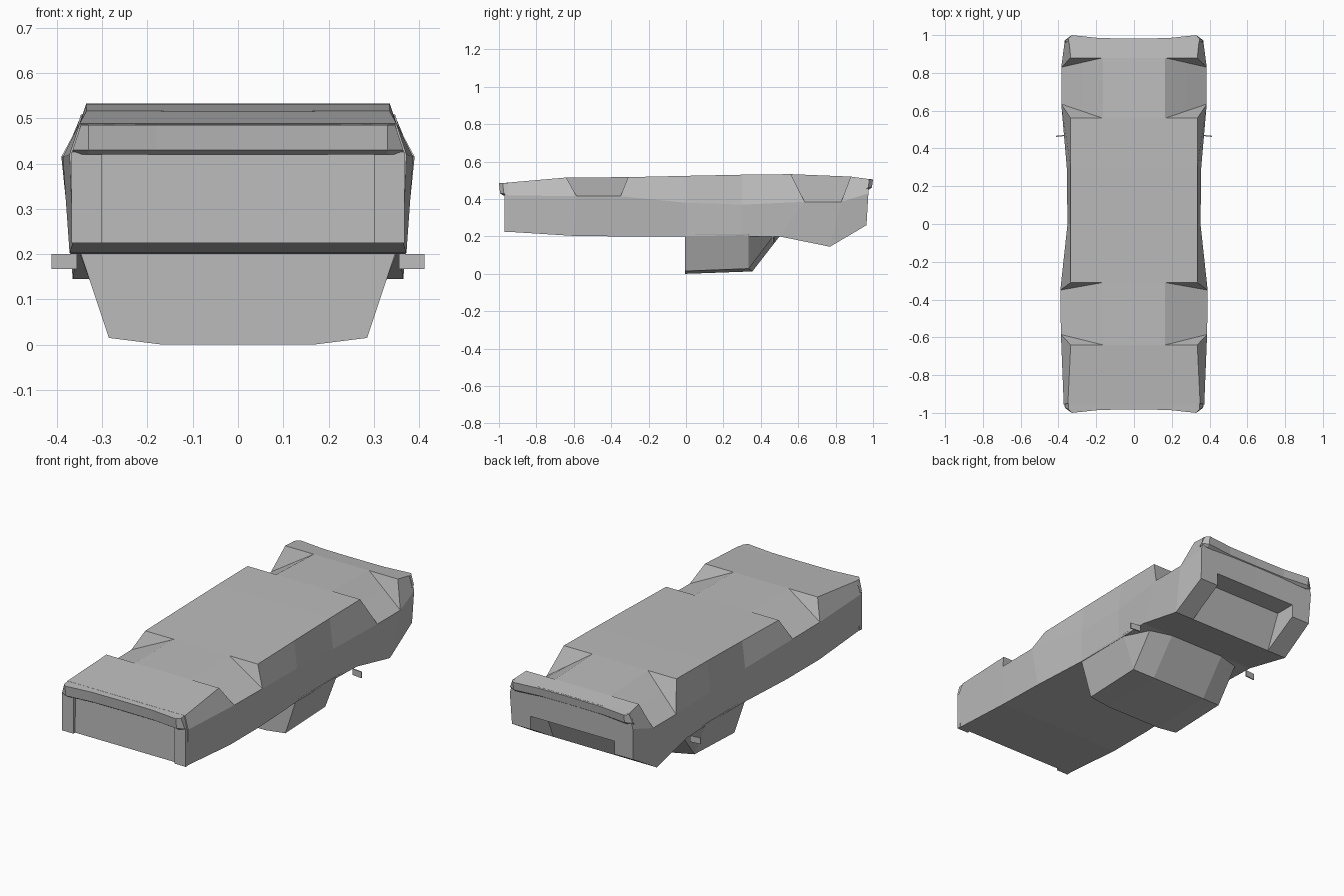
import bpy
import bmesh
from mathutils import Vector

cube = bpy.data.objects.get("Cube")
if cube:
    bpy.data.objects.remove(cube, do_unlink=True)

GREY = (0.5, 0.5, 0.5, 1.0)
mat = bpy.data.materials.new("plain_grey")
mat.use_nodes = True
mat.diffuse_color = GREY
bsdf = next(n for n in mat.node_tree.nodes if n.type == 'BSDF_PRINCIPLED')
bsdf.inputs["Base Color"].default_value = GREY
bsdf.inputs["Roughness"].default_value = 0.8


def finish(name, bm):
    """Weld, orient and link a flat shaded part."""
    bmesh.ops.remove_doubles(bm, verts=bm.verts, dist=0.0005)
    bmesh.ops.recalc_face_normals(bm, faces=bm.faces)
    mesh = bpy.data.meshes.new(name)
    bm.to_mesh(mesh)
    bm.free()
    mesh.materials.append(mat)
    obj = bpy.data.objects.new(name, mesh)
    bpy.context.collection.objects.link(obj)
    return obj


def loft(name, rings, closed=False, cap_first=True):
    """Skin half sections and repeat them on the other side."""
    bm = bmesh.new()
    for side in (1, -1):
        rows = [[bm.verts.new((side * x, y, z)) for x, y, z in r] for r in rings]
        count = len(rows[0])
        for a, b in zip(rows, rows[1:]):
            for i in range(count if closed else count - 1):
                j = (i + 1) % count
                bm.faces.new((a[i], a[j], b[j], b[i]))
        if cap_first:
            bm.faces.new(rows[0])
        bm.faces.new(rows[-1])
    return finish(name, bm)


def box(name, lo, hi):
    bm = bmesh.new()
    bmesh.ops.create_cube(bm, size=1)
    lo, hi = Vector(lo), Vector(hi)
    for v in bm.verts:
        v.co = (lo + hi) / 2 + v.co * (hi - lo)
    return finish(name, bm)


def section(top, shoulder, belly, notch=False, recess=None):
    """Half hull section; a notch drops the edge onto a sloping wheel floor."""
    corner_x, y, z = top
    inner = (0.165, y, z)
    corner = top
    if notch:
        corner = tuple((Vector(inner) + Vector(shoulder)) / 2)
    ry, rz = recess or belly[1:]
    return [(0, y, z), inner, corner, shoulder, belly,
            (0.25, belly[1], belly[2]), (0.25, ry, rz), (0, ry, rz)]


# Hull stations: top edge, shoulder, belly
nose = ((.35, -.95, .488), (.372, -.955, .42), (.365, -.955, .225))
front_a = ((.335, -.64, .515), (.387, -.585, .415), (.372, -.6, .203))
front_b = ((.335, -.31, .517), (.39, -.35, .415), (.368, -.33, .2))
waist = ((.335, 0, .524), (.352, 0, .38), (.35, 0, .2))
door = ((.335, .3, .53), (.356, .3, .37), (.35, .3, .2))
rear_a = ((.335, .56, .533), (.385, .635, .385), (.357, .5, .2))
rear_b = ((.335, .88, .52), (.385, .83, .385), (.365, .77, .145))
tail = ((.345, .975, .507), (.366, .975, .43), (.36, .965, .26))

loft("hull", [
    section(*nose),
    section(*front_a),
    section(*front_a, notch=True),
    section(*front_b, notch=True),
    section(*front_b),
    section(*waist),
    section(*door),
    section(*rear_a),
    section(*rear_a, notch=True),
    section(*rear_b, notch=True),
    section(*rear_b),
    section(*rear_b, recess=(.85, .33)),
    section(*tail, recess=(.965, .33)),
])


# Cabin below the hull
def cabin_ring(y, base_x, roof_edge, roof, lag=0.0):
    return [(0, y, .21), (base_x, y - lag, .21), (.285, y - lag, roof_edge),
            (.165, y, roof), (0, y, roof)]


loft("cabin", [
    cabin_ring(-.005, .35, .015, 0),
    cabin_ring(.355, .353, .028, .013, .02),
    cabin_ring(.5, .354, .2, .2, .035),
])


# Curved lips across both ends
def lip(name, end, back, top, mid, low):
    rings = []
    for x, tip, taper in ((0, .982, 0), (.18, .984, 0), (.33, 1, 0), (.365, .98, .018)):
        rings.append([(x - taper, end * back, top + .003), (x - taper, end * tip, top),
                      (x, end * (tip - .006), mid), (x, end * (tip - .022), low),
                      (x, end * back, low)])
    loft(name, rings, closed=True, cap_first=False)


lip("front_lip", -1, .94, .485, .43, .42)
lip("rear_lip", 1, .965, .505, .462, .45)

# Corner posts and side mirrors
for side, word in ((1, "left"), (-1, "right")):
    box(word + "_front_post", (side * .3, -.97, .225), (side * .368, -.95, .425))
    mirror = box(word + "_mirror", (side * .355, .467, .167), (side * .412, .473, .2))
    for v in mirror.data.vertices:
        if abs(v.co.x) > .4:
            v.co.y -= .006
